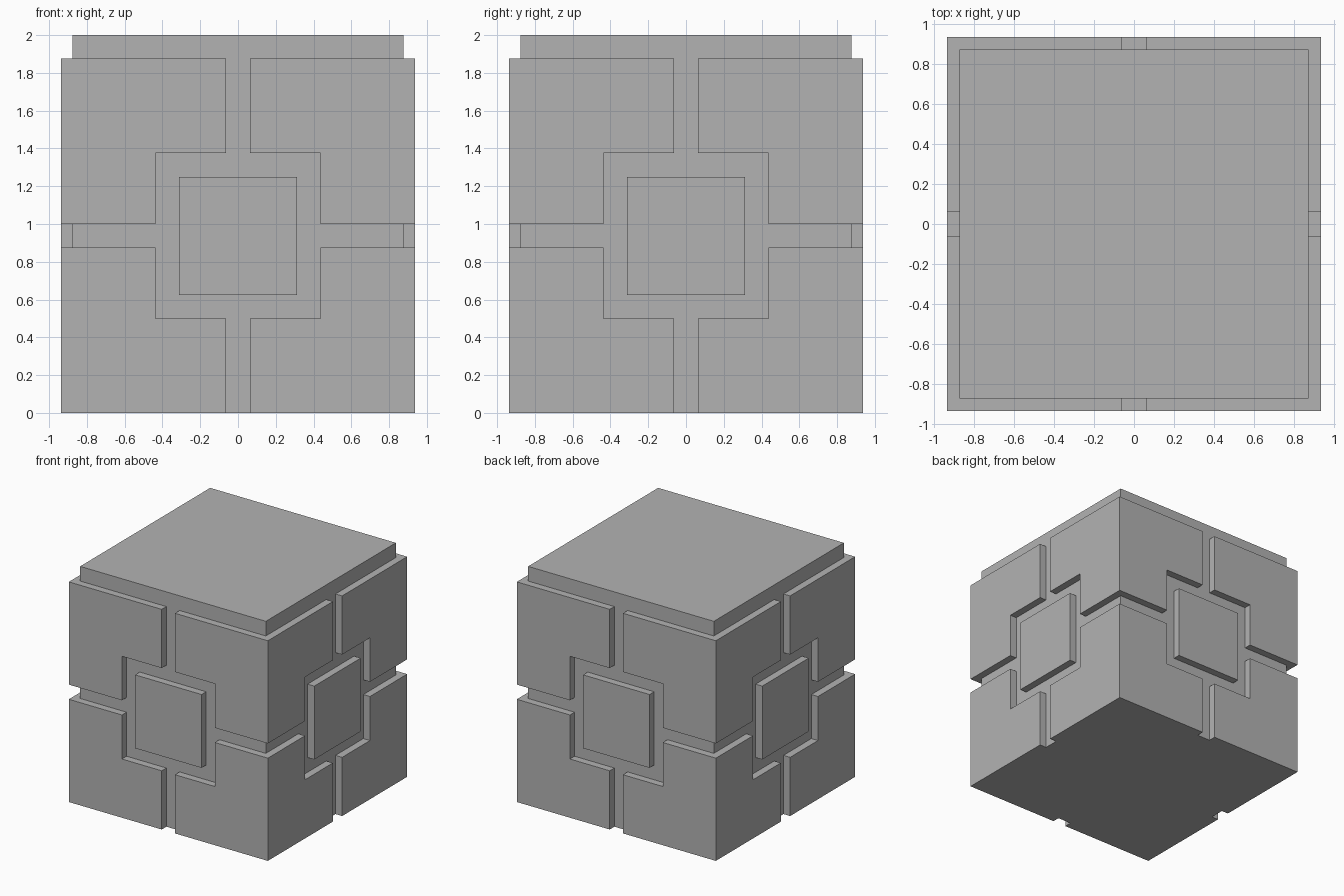
import bpy
import bmesh
from math import pi
from mathutils import Matrix, Vector

OUTER = 0.9375      # half width of the raised panels, also the centre height
CORE = 0.875        # half width at the groove floor
SLOT = 0.0625       # half width of the grooves
RECESS = 0.4375     # half width of the square recess
PLATE = 0.3125      # half width of the centre plate
CENTRE = Matrix.Translation((0, 0, OUTER))

if "Cube" in bpy.data.objects:
    bpy.data.objects.remove(bpy.data.objects["Cube"])

stone = bpy.data.materials.new("plain grey")
stone.use_nodes = True
grey = (0.45, 0.45, 0.45, 1)
stone.diffuse_color = grey
stone.node_tree.nodes["Principled BSDF"].inputs["Base Color"].default_value = grey


def add_object(name, bm):
    bmesh.ops.recalc_face_normals(bm, faces=bm.faces)
    mesh = bpy.data.meshes.new(name)
    bm.to_mesh(mesh)
    bm.free()
    mesh.materials.append(stone)
    obj = bpy.data.objects.new(name, mesh)
    bpy.context.scene.collection.objects.link(obj)
    return obj


def prism(name, outline, low, high, matrix):
    """Extrude a flat outline from low to high, then place it."""
    bm = bmesh.new()
    face = bm.faces.new([bm.verts.new((x, y, low)) for x, y in outline])
    top = bmesh.ops.extrude_face_region(bm, geom=[face])["geom"]
    verts = [v for v in top if isinstance(v, bmesh.types.BMVert)]
    bmesh.ops.translate(bm, verts=verts, vec=(0, 0, high - low))
    bm.transform(matrix)
    return add_object(name, bm)


def square(half):
    return [(half, half), (-half, half), (-half, -half), (half, -half)]


def apply_boolean(target, tool, operation):
    mod = target.modifiers.new(operation, "BOOLEAN")
    mod.operation = operation
    mod.solver = "EXACT"
    mod.object = tool
    bpy.context.view_layer.objects.active = target
    bpy.ops.object.modifier_apply(modifier=mod.name)
    bpy.data.objects.remove(tool)


# Solid block with a narrower lid
block = prism("block", square(OUTER), -OUTER, OUTER, CENTRE)
lid = prism("lid", square(CORE), 0, 2 - OUTER, CENTRE)
apply_boolean(block, lid, "UNION")

# Cross-shaped groove outline with a square recess in the middle
far = OUTER + 0.02
quarter = [(far, SLOT), (RECESS, SLOT), (RECESS, RECESS),
           (SLOT, RECESS), (SLOT, far)]
cross = []
for i in range(4):
    turn = Matrix.Rotation(i * pi / 2, 2)
    cross += [turn @ Vector(p) for p in quarter]

# Four sides and the underside: cut the grooves, add the centre plate
tip = Matrix.Rotation(pi / 2, 4, "X")
faces = {
    "front": tip,
    "left": Matrix.Rotation(pi / 2, 4, "Z") @ tip,
    "back": Matrix.Rotation(pi, 4, "Z") @ tip,
    "right": Matrix.Rotation(-pi / 2, 4, "Z") @ tip,
    "bottom": Matrix.Rotation(pi, 4, "X"),
}
for side, turn in faces.items():
    place = CENTRE @ turn
    apply_boolean(block, prism("groove_cutter", cross, CORE, far, place), "DIFFERENCE")
    prism(side + "_plate", square(PLATE), CORE, OUTER, place)

# Merge leftover seams between level faces
bm = bmesh.new()
bm.from_mesh(block.data)
bmesh.ops.remove_doubles(bm, verts=bm.verts, dist=0.0001)
bmesh.ops.dissolve_limit(bm, angle_limit=0.01, verts=bm.verts, edges=bm.edges)
bm.to_mesh(block.data)
bm.free()
